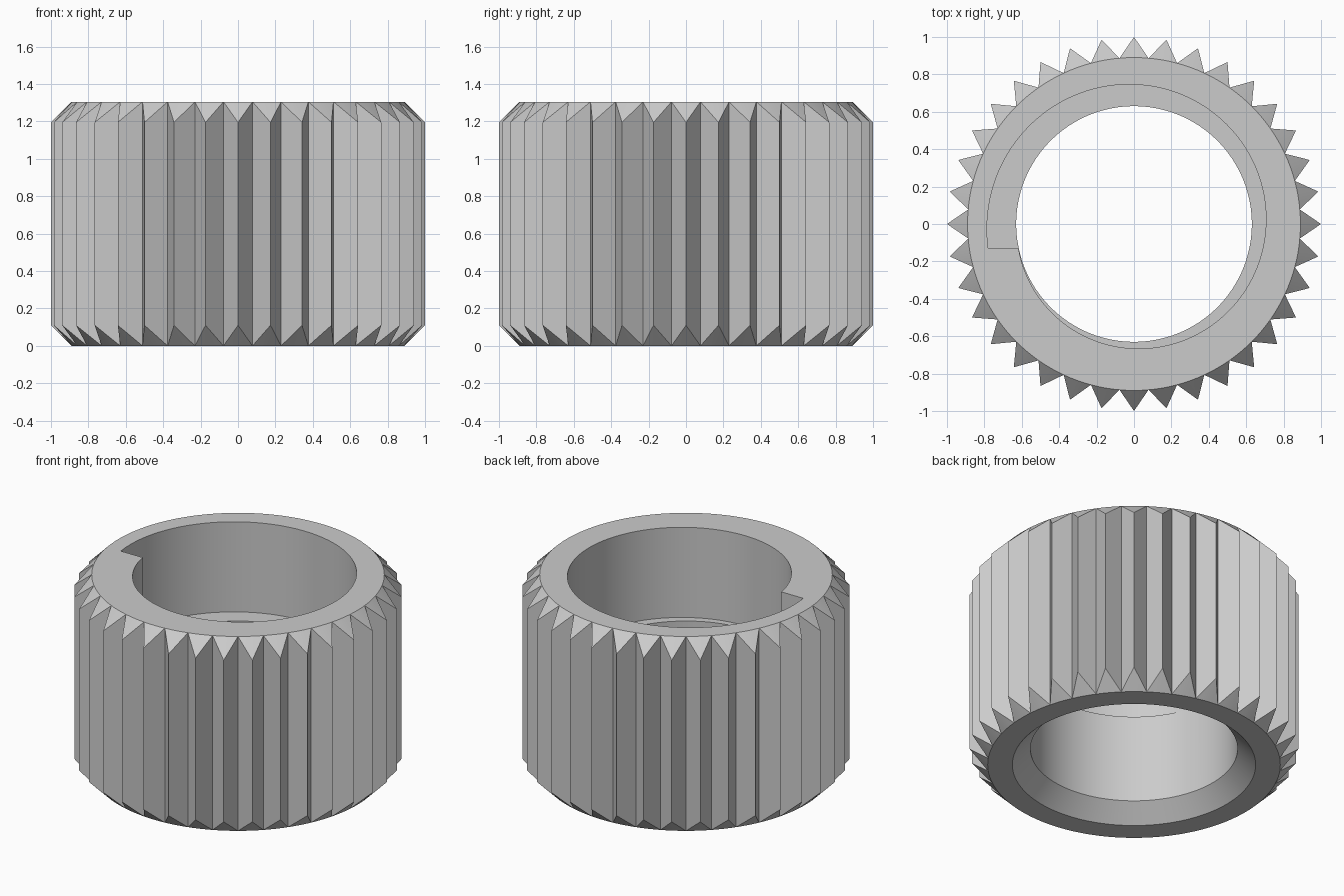
import bpy
import bmesh
from math import sin, cos, radians

cube = bpy.data.objects.get("Cube")
if cube:
    bpy.data.objects.remove(cube)

HEIGHT, CHAMFER, FLOOR = 1.305, 0.11, 0.70
ROOT, TIP, BORE, COUNTERSINK, STEP = 0.89, 1.0, 0.63, 0.74, 0.79
TEETH, PER_TOOTH = 36, 4
N = TEETH * PER_TOOTH
START = 185            # first angle, in a valley between two teeth
SEAM = 2               # loop index nearest the step in the spiral pocket

bm = bmesh.new()


def point(radius, degrees, z):
    a = radians(degrees)
    return bm.verts.new((radius * cos(a), radius * sin(a), z))


def angle(i):
    return START + 360 / N * i


def loop(radius, z):
    return [point(radius, angle(i), z) for i in range(N)]


def bridge(a, b):
    for i in range(N):
        j = (i + 1) % N
        bm.faces.new((a[i], a[j], b[j], b[i]))


def bore_loop(z):
    verts = loop(BORE, z)
    a = radians(angle(SEAM) + 1.9)
    verts[SEAM].co = (BORE * cos(a), BORE * sin(a), z)   # squares up the step
    return verts


def spiral_loop(z):
    verts = []
    for i in range(N):
        t = ((SEAM - i) % N) / N
        verts.append(point(STEP + (BORE - STEP) * t, angle(i) - (0.5 if i == SEAM else 0), z))
    return verts


# Circular edges, from the underside up to the pocket
rim_low, rim_top = loop(ROOT, 0), loop(ROOT, HEIGHT)
sink = loop(COUNTERSINK, 0)
bore_low, bore_floor = loop(BORE, CHAMFER), bore_loop(FLOOR)
spiral_floor, spiral_top = spiral_loop(FLOOR), spiral_loop(HEIGHT)
ledge = bm.verts.new(bore_floor[SEAM].co)
ledge.co.z = HEIGHT

# Underside, countersink and bore
bridge(rim_low, sink)
bridge(sink, bore_low)
bridge(bore_low, bore_floor)

# Top face, spiral pocket wall and pocket floor
for i in range(N):
    j = (i + 1) % N
    if i == SEAM:          # spiral runs out into the bore
        bm.faces.new((rim_top[i], rim_top[j], spiral_top[j], ledge, spiral_top[i]))
        bm.faces.new((ledge, spiral_top[j], spiral_floor[j], bore_floor[i]))
        bm.faces.new((bore_floor[i], spiral_floor[j], bore_floor[j]))
    else:
        bm.faces.new((rim_top[i], rim_top[j], spiral_top[j], spiral_top[i]))
        bm.faces.new((spiral_top[i], spiral_top[j], spiral_floor[j], spiral_floor[i]))
        bm.faces.new((spiral_floor[i], spiral_floor[j], bore_floor[j], bore_floor[i]))
bm.faces.new((spiral_top[SEAM], ledge, bore_floor[SEAM], spiral_floor[SEAM]))

# Pointed teeth with sloped ends
for k in range(TEETH):
    ids = [(k * PER_TOOTH + s) % N for s in range(PER_TOOTH + 1)]
    middle = START + 360 / TEETH * (k + 0.5)
    low, high = point(TIP, middle, CHAMFER), point(TIP, middle, HEIGHT - CHAMFER)
    for e in (ids[0], ids[-1]):
        bm.faces.new((rim_low[e], low, high, rim_top[e]))
    for a, b in zip(ids, ids[1:]):
        bm.faces.new((rim_top[a], rim_top[b], high))
        bm.faces.new((rim_low[a], rim_low[b], low))

bmesh.ops.recalc_face_normals(bm, faces=bm.faces)
mesh = bpy.data.meshes.new("knurled_ring")
bm.to_mesh(mesh)
bm.free()
ring = bpy.data.objects.new("knurled_ring", mesh)
bpy.context.collection.objects.link(ring)

# Single plain grey
grey = bpy.data.materials.new("light_grey")
grey.use_nodes = True
colour = (0.6, 0.6, 0.6, 1)
grey.diffuse_color = colour
grey.node_tree.nodes["Principled BSDF"].inputs["Base Color"].default_value = colour
mesh.materials.append(grey)

bpy.ops.object.select_all(action='DESELECT')
ring.select_set(True)
bpy.context.view_layer.objects.active = ring
bpy.ops.object.shade_smooth_by_angle(angle=radians(25))
